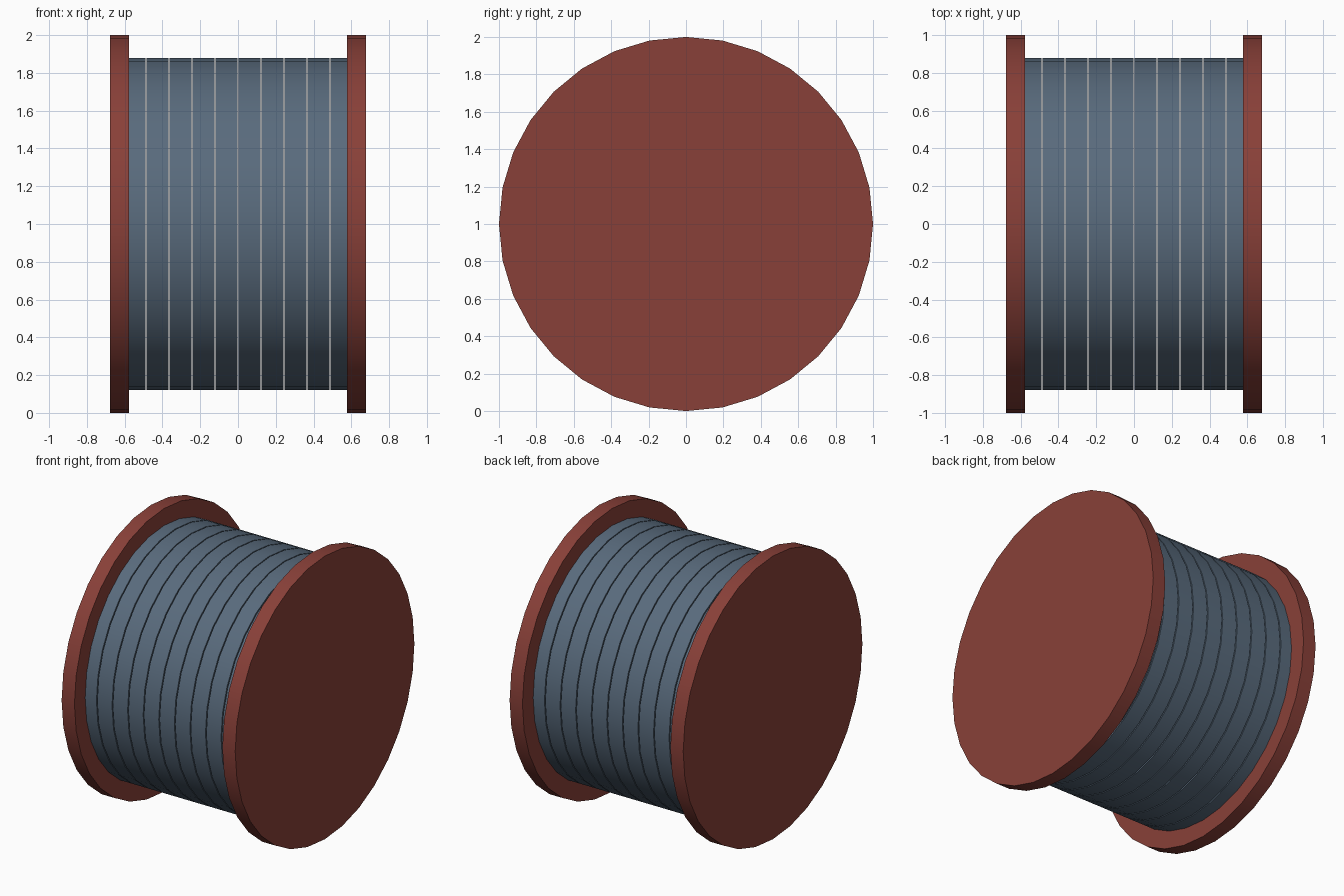
import bpy
import math

cube = bpy.data.objects.get("Cube")
if cube:
    bpy.data.objects.remove(cube, do_unlink=True)

SIDES = 32
CENTRE_Z = 1.0


def make_material(name, rgb):
    mat = bpy.data.materials.new(name)
    mat.use_nodes = True
    colour = (*rgb, 1.0)
    mat.diffuse_color = colour
    mat.node_tree.nodes["Principled BSDF"].inputs["Base Color"].default_value = colour
    return mat


def make_disc(name, x, radius, width, mat):
    """Solid round disc whose axis runs along x."""
    bpy.ops.mesh.primitive_cylinder_add(
        vertices=SIDES, radius=radius, depth=width,
        location=(x, 0, CENTRE_Z), rotation=(0, math.pi / 2, 0))
    disc = bpy.context.object
    disc.name = name
    disc.data.materials.append(mat)
    bpy.ops.object.shade_smooth_by_angle(angle=math.radians(30))
    return disc


red = make_material("dull_red", (0.25, 0.051, 0.04))
steel = make_material("steel_blue", (0.1, 0.147, 0.205))

# End flanges of the spool
for side, sign in (("left", 1), ("right", -1)):
    make_disc(f"{side}_flange", sign * 0.628, 1.0, 0.1, red)

# Cable windings, side by side with hairline gaps
WINDINGS = 10
PITCH = 0.1217
GAP = 0.007
for i in range(WINDINGS):
    x = (i - (WINDINGS - 1) / 2) * PITCH
    make_disc(f"cable_winding_{i + 1}", x, 0.88, PITCH - GAP, steel)
